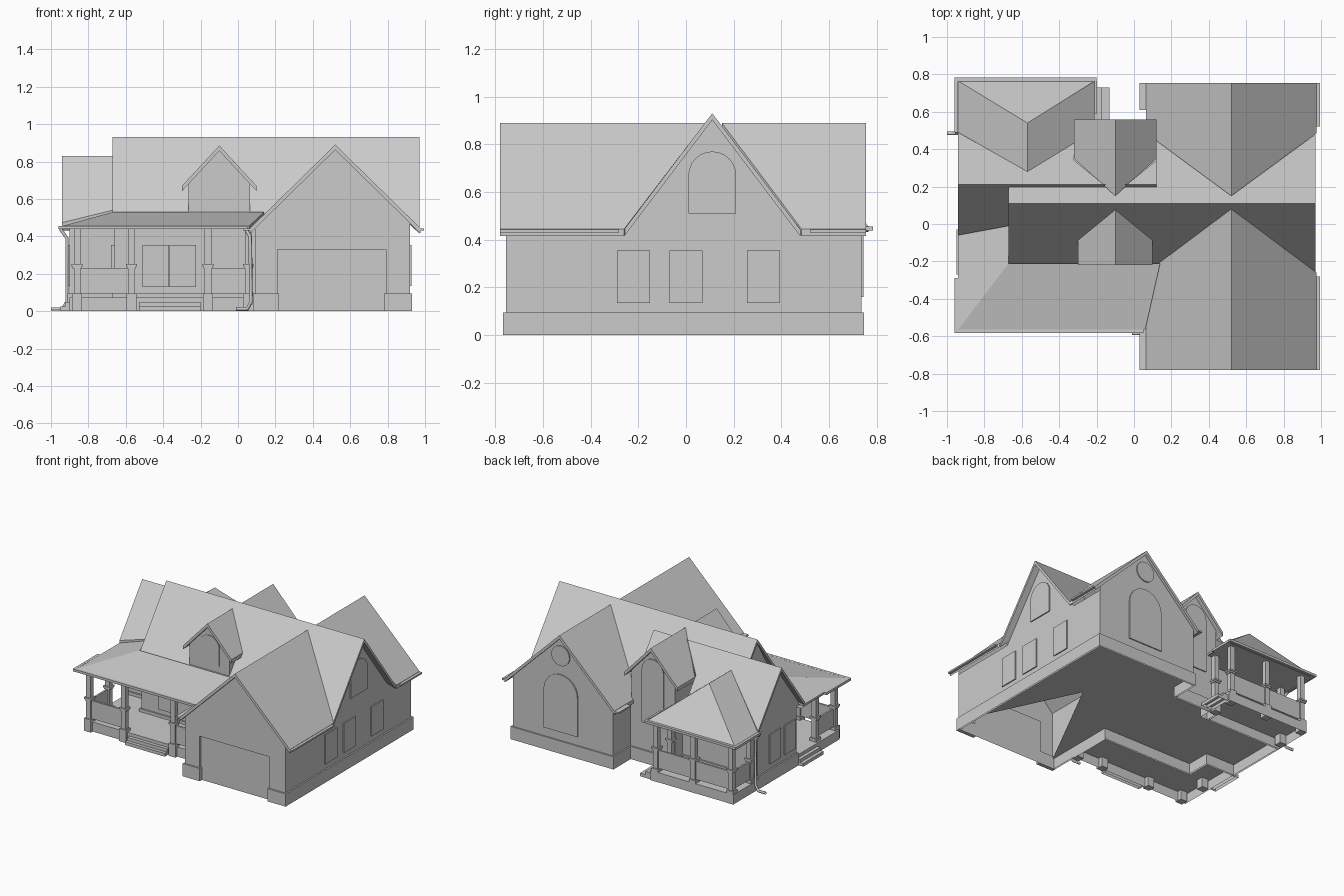
import bpy, bmesh, math
from mathutils import Vector

if "Cube" in bpy.data.objects:
    bpy.data.objects.remove(bpy.data.objects["Cube"])


def make(name, verts, faces, recalc=True):
    me = bpy.data.meshes.new(name)
    me.from_pydata([tuple(v) for v in verts], [], faces)
    if recalc:
        bm = bmesh.new()
        bm.from_mesh(me)
        bmesh.ops.recalc_face_normals(bm, faces=bm.faces)
        bm.to_mesh(me)
        bm.free()
    ob = bpy.data.objects.new(name, me)
    bpy.context.collection.objects.link(ob)
    return ob


def prism(name, pts, vec):
    n = len(pts)
    a = [Vector(p) for p in pts]
    faces = [list(range(n)), list(range(2 * n - 1, n - 1, -1))]
    faces += [[i, (i + 1) % n, n + (i + 1) % n, n + i] for i in range(n)]
    return make(name, a + [p + Vector(vec) for p in a], faces)


def box(name, x0, x1, y0, y1, z0, z1):
    return prism(name, [(x0, y0, z0), (x1, y0, z0), (x1, y1, z0), (x0, y1, z0)], (0, 0, z1 - z0))


def roof(name, plane, xy, t=0.028):
    return prism(name, [(x, y, plane(x, y)) for x, y in xy], (0, 0, -t))


def wall(name, pts, ref=(-0.1, 0.11, 0.3)):
    # single outer face turned away from a reference point
    p = [Vector(q) for q in pts]
    nrm = sum((p[i].cross(p[(i + 1) % len(p)]) for i in range(len(p))), Vector())
    if nrm.dot(p[0] - Vector(ref)) < 0:
        p.reverse()
    return make(name, p, [list(range(len(p)))], False)


def deck(name, xy, z):
    # hollow platform: top and skirt, open below; outline runs counter-clockwise
    k = len(xy)
    return make(name, [(x, y, 0) for x, y in xy] + [(x, y, z) for x, y in xy],
                [list(range(k, 2 * k))] + [[i, (i + 1) % k, k + (i + 1) % k, k + i] for i in range(k)], False)


def window(name, axis, pos, out, c, w, z0, z1, arched=False):
    # thin plate on a wall; axis is the wall normal axis
    r = w / 2
    prof = [(c - r, z0), (c + r, z0)]
    if arched:
        prof += [(c + r * math.cos(a), z1 - r + r * math.sin(a))
                 for a in [math.pi * i / 12 for i in range(13)]]
    else:
        prof += [(c + r, z1), (c - r, z1)]
    if axis == 'x':
        return prism(name, [(pos, u, z) for u, z in prof], (out, 0, 0))
    return prism(name, [(u, pos, z) for u, z in prof], (0, out, 0))


# roof planes
main = lambda x, y: 0.93 - 1.32 * abs(y - 0.11)
low = lambda x, y: 0.83 - 1.32 * abs(y - 0.21)
wing = lambda x, y: 0.89 - 0.98 * abs(x - 0.52)
small = lambda x, y: 0.885 - 1.08 * abs(x + 0.1)
porch_front = lambda x, y: 0.455 + 0.21 * (y + 0.565)
porch_left = lambda x, y: 0.455 + 0.276 * (x + 0.94)
back_side = lambda x, y: 0.74 - 0.79 * abs(x + 0.57)
back_hip = lambda x, y: 0.74 - 1.3 * (y - 0.54)

# main and lower roofs, trimmed at the valleys
roof("main_roof_front", main, [(-.67, .11), (.97, .11), (.97, -.26), (.52, .08), (.14, -.21), (-.67, -.21)])
roof("main_roof_back", main, [(-.67, .11), (.97, .11), (.97, .48), (.52, .15), (.12, .45), (.12, .21), (-.67, .21)])
roof("lower_roof_front", low, [(-.94, .21), (-.67, .21), (-.67, -.01), (-.94, -.06)])
roof("lower_roof_back", low, [(-.94, .21), (-.16, .21), (-.32, .34), (-.32, .44), (-.57, .28), (-.94, .49)])
roof("lower_roof_back_right", low, [(-.04, .21), (.12, .21), (.12, .34)])
roof("lower_ridge_cap", low, [(-.67, .21), (.12, .21), (.12, .18), (-.67, .18)])

# cross gables, each as two mirrored slopes: ridge x, half width, gable y, valley top y, valley bottom y
for name, f, cx, hw, y0, yr, ye in [
        ("front_wing_roof", wing, .52, .455, -.78, .08, -.26),
        ("back_wing_roof", wing, .52, .455, .755, .15, .485),
        ("dormer_roof", small, -.1, .2, -.22, .08, -.08),
        ("bay_roof", small, -.1, .22, .56, .15, .35)]:
    for side, s in (("left", -1), ("right", 1)):
        e = cx + s * hw
        roof(f"{name}_{side}", f, [(cx, y0), (cx, yr), (e, ye), (e, y0)])

# porch roofs with flat ceilings
roof("front_porch_roof", porch_front, [(-.94, -.565), (.06, -.565), (.14, -.21), (-.67, -.21)], .015)
roof("side_porch_roof", porch_left, [(-.94, -.565), (-.67, -.21), (-.67, -.005), (-.94, -.05)], .015)
roof("back_porch_roof_left", back_side, [(-.94, .765), (-.57, .54), (-.57, .28), (-.94, .49)], .015)
roof("back_porch_roof_right", back_side, [(-.21, .765), (-.57, .54), (-.57, .28), (-.21, .5)], .015)
roof("back_porch_roof_hip", back_hip, [(-.94, .765), (-.57, .54), (-.21, .765)], .015)
far = (0, 0, 5)
wall("front_porch_ceiling", [(-.94, -.565, .438), (.09, -.565, .438), (.09, -.2, .438), (-.66, -.2, .438),
                             (-.66, -.02, .438), (-.94, -.02, .438)], far)
wall("back_porch_ceiling", [(-.94, .765, .438), (-.21, .765, .438), (-.21, .53, .438), (-.28, .53, .438),
                            (-.28, .44, .438), (-.94, .44, .438)], far)

# outer walls, plinth and floor from one footprint (front garage edge is left out)
foot = [(.92, -.755), (.92, .735), (.09, .735), (.09, .53), (-.28, .53), (-.28, .44),
        (-.9, .44), (-.9, -.02), (-.66, -.02), (-.66, -.2), (.09, -.2), (.09, -.755)]
n = len(foot)
quads = [[i, i + 1, n + i + 1, n + i] for i in range(n - 1)]
make("house_walls", [(x, y, 0) for x, y in foot] + [(x, y, .44) for x, y in foot], quads, False)
off = []
for i, (x, y) in enumerate(foot):
    a, b, c = Vector(foot[i - 1]), Vector((x, y)), Vector(foot[(i + 1) % n])
    d1, d2 = (b - a).normalized(), (c - b).normalized()
    off.append((x + .011 * (d1.y + d2.y), y - .011 * (d1.x + d2.x)))
make("plinth", [(x, y, 0) for x, y in off] + [(x, y, .095) for x, y in off] + [(x, y, .095) for x, y in foot],
     quads + [[n + i, n + i + 1, 2 * n + i + 1, 2 * n + i] for i in range(n - 1)], False)
wall("floor", [(x, y, .08) for x, y in foot + [(.52, .08)]], far)

# garage front with door recess
wall("garage_front", [(.09, -.755, 0), (.21, -.755, 0), (.21, -.755, .33), (.79, -.755, .33), (.79, -.755, 0),
                      (.92, -.755, 0), (.92, -.755, .47), (.52, -.755, .87), (.09, -.755, .45)])
wall("garage_door", [(.21, -.74, 0), (.79, -.74, 0), (.79, -.74, .33), (.21, -.74, .33)])
for x in (.21, .79):
    wall("door_reveal", [(x, -.755, 0), (x, -.74, 0), (x, -.74, .33), (x, -.755, .33)])
wall("door_head", [(.21, -.755, .33), (.79, -.755, .33), (.79, -.74, .33), (.21, -.74, .33)])
box("front_plinth_left", .079, .22, -.767, -.74, 0, .095)
box("front_plinth_right", .78, .931, -.767, -.74, 0, .095)

# gable walls
wall("back_gable", [(.09, .735, .44), (.92, .735, .44), (.92, .735, .47), (.52, .735, .87), (.09, .735, .45)])
wall("right_gable", [(.92, -.25, .43), (.92, .47, .43), (.92, .11, .91)])
wall("main_left_gable", [(-.66, -.2, .4), (-.66, .46, .44), (-.66, .11, .91)])
wall("lower_left_gable", [(-.9, -.08, .43), (-.9, .49, .43), (-.9, .21, .81)])
for name, y, yb, x0, x1, zb in (("dormer", -.195, .02, -.265, .065, .51), ("bay", .53, .2, -.28, .08, .4)):
    zs = small(x0, 0) - .01
    wall(name + "_face", [(x0, y, zb), (x1, y, zb), (x1, y, zs), (-.1, y, .87), (x0, y, zs)])
    for x in (x0, x1):
        wall(name + "_side", [(x, y, zb), (x, yb, zb), (x, yb, zs), (x, y, zs)])

# windows and doors
for c in (-.22, 0, .325):
    window("right_window", 'x', .92, .008, c, .14, .135, .355)
window("right_arch_window", 'x', .92, .008, .11, .2, .51, .77, True)
for c in (.06, .24):
    window("left_window", 'x', -.9, -.008, c, .13, .135, .355)
window("porch_side_window", 'x', -.66, -.02, -.11, .1, .1, .355)
window("dormer_window", 'y', -.195, -.006, -.1, .17, .58, .79, True)
window("bay_window", 'y', .53, .008, -.1, .18, .3, .79, True)
window("back_arch_window", 'y', .735, .008, .52, .28, .16, .59, True)
for c in (-.44, -.295):
    window("front_door", 'y', -.2, -.01, c, .142, .13, .355)
prism("round_window", [(.52 + .075 * math.cos(math.tau * i / 20), .735, .73 + .075 * math.sin(math.tau * i / 20))
                       for i in range(20)], (0, .008, 0))

# porch decks and steps
deck("front_deck", [(.085, -.53), (.085, -.2), (-.66, -.2), (-.66, -.02), (-.9, -.02), (-.9, -.53)], .072)
deck("back_deck", [(-.22, .44), (-.22, .74), (-.91, .74), (-.91, .44)], .072)
for i in (1, 2):
    d, h = .025 * i, .072 - .024 * i
    deck("front_step", [(-.53, -.53 - d), (-.2, -.53 - d), (-.2, -.53), (-.53, -.53)], h)
    deck("side_step", [(-.9 - d, -.27), (-.9, -.27), (-.9, -.03), (-.9 - d, -.03)], h)
    deck("back_step", [(-.22, .56), (-.22 + .045 * i, .56), (-.22 + .045 * i, .73), (-.22, .73)], h)


def post(x, y):
    for part, r, z0, z1 in (("base", .027, 0, .095), ("shaft", .018, .095, .44),
                            ("collar", .029, .24, .252), ("cap", .024, .228, .24)):
        box("post_" + part, x - r, x + r, y - r, y + r, z0, z1)


def rail(x0, y0, x1, y1):
    box("railing", x0 - .007, x1 + .007, y0 - .007, y1 + .007, .095, .23)


# porch posts, railings and beams
for p in [(-.86, -.525), (-.57, -.525), (-.16, -.525), (.055, -.525), (-.86, -.3),
          (-.88, .715), (-.57, .715), (-.26, .715), (-.26, .55), (-.88, .5)]:
    post(*p)
for r in [(-.84, -.525, -.59, -.525), (-.14, -.525, .04, -.525), (-.86, -.51, -.86, -.32),
          (-.86, .715, -.28, .715), (-.88, .52, -.88, .7)]:
    rail(*r)

# gutters: porches first, then the lower side eaves
for g in [(-.96, .05, -.583, -.563), (-.96, -.94, -.565, -.29), (-.96, -.2, .763, .783),
          (-.96, -.94, .49, .765), (-.212, -.197, .59, .765)]:
    box("porch_gutter", *g, .438, .456)
for g in [(.03, .065, -.78, -.565), (.965, .995, -.78, -.28), (.965, .995, .52, .755), (.03, .065, .61, .755)]:
    box("side_gutter", *g, .43, .442)

# downspouts
for pts in ([(.04, -.575, .44), (.065, -.585, .4), (.07, -.585, .05), (.05, -.585, .012), (-.01, -.585, .012)],
            [(-.95, .485, .44), (-.915, .485, .39), (-.915, .485, .05), (-.94, .485, .012), (-1, .485, .012)]):
    cu = bpy.data.curves.new("downspout", 'CURVE')
    cu.dimensions = '3D'
    cu.bevel_depth, cu.bevel_resolution = .01, 1
    sp = cu.splines.new('POLY')
    sp.points.add(len(pts) - 1)
    for q, p in zip(sp.points, pts):
        q.co = (*p, 1)
    bpy.context.collection.objects.link(bpy.data.objects.new("downspout", cu))
